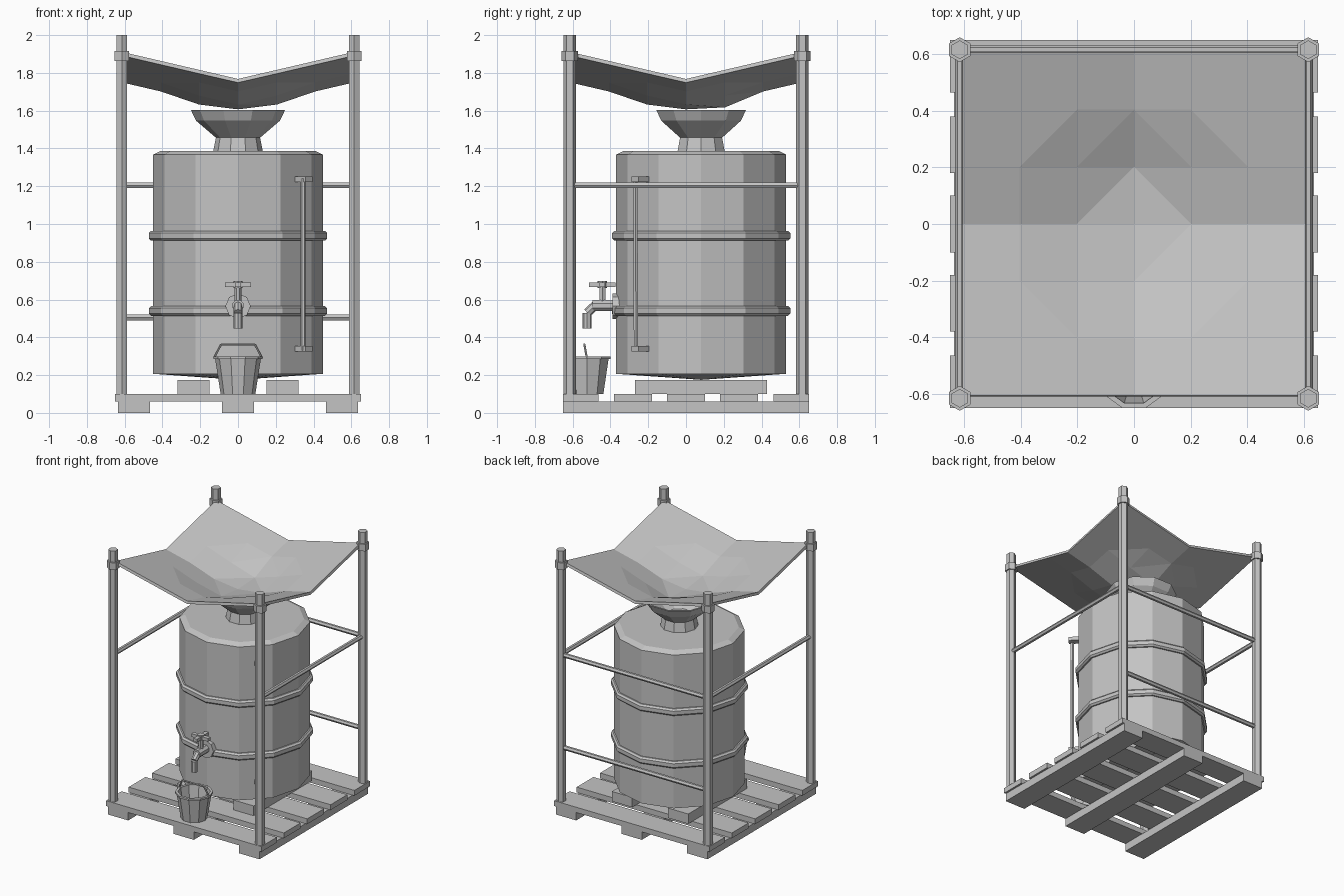
import bpy, bmesh, math
from mathutils import Vector, Matrix

if "Cube" in bpy.data.objects:
    bpy.data.objects.remove(bpy.data.objects["Cube"])

grey = bpy.data.materials.new("plain_grey")
grey.diffuse_color = (0.55, 0.55, 0.55, 1)
grey.use_nodes = True
grey.node_tree.nodes["Principled BSDF"].inputs["Base Color"].default_value = grey.diffuse_color


def finish(name, bm):
    bmesh.ops.remove_doubles(bm, verts=bm.verts, dist=0.0001)
    bmesh.ops.recalc_face_normals(bm, faces=bm.faces)
    me = bpy.data.meshes.new(name)
    bm.to_mesh(me)
    bm.free()
    me.materials.append(grey)
    ob = bpy.data.objects.new(name, me)
    bpy.context.collection.objects.link(ob)
    return ob


def add_lathe(bm, profile, n, matrix, closed=False, phase=0.0):
    """Spin (radius, height) points around local z with n flat sides."""
    rings = []
    for r, z in profile:
        ring = []
        for i in range(n):
            a = phase + 2 * math.pi * i / n
            ring.append(bm.verts.new(matrix @ Vector((r * math.cos(a), r * math.sin(a), z))))
        rings.append(ring)
    pairs = list(zip(rings, rings[1:]))
    if closed:
        pairs.append((rings[-1], rings[0]))
    for a, b in pairs:
        for i in range(n):
            j = (i + 1) % n
            bm.faces.new((a[i], a[j], b[j], b[i]))


def lathe(name, profile, n, at=(0, 0, 0), closed=False, phase=0.0):
    bm = bmesh.new()
    add_lathe(bm, profile, n, Matrix.Translation(at), closed, phase)
    return finish(name, bm)


def bars(name, points, r, n=6, phase=0.0):
    """Straight capped tubes joining consecutive points."""
    bm = bmesh.new()
    for p, q in zip(points, points[1:]):
        p, q = Vector(p), Vector(q)
        d = q - p
        m = Matrix.Translation(p) @ d.to_track_quat('Z', 'Y').to_matrix().to_4x4()
        add_lathe(bm, [(0, 0), (r, 0), (r, d.length), (0, d.length)], n, m, phase=phase)
    return finish(name, bm)


def box(name, center, size, turn=0.0):
    bm = bmesh.new()
    m = Matrix.Translation(center) @ Matrix.Rotation(turn, 4, 'Z') @ Matrix.Diagonal((*size, 1))
    bmesh.ops.create_cube(bm, size=1, matrix=m)
    return finish(name, bm)


# Pallet: three runners, five slats
for x in (-0.55, 0, 0.55):
    box("pallet_runner", (x, 0, 0.03), (0.17, 1.3, 0.06))
for y, w in ((-0.557, 0.186), (-0.28, 0.2), (0, 0.2), (0.28, 0.2), (0.557, 0.186)):
    box("pallet_slat", (0, y, 0.08), (1.3, w, 0.04))

# Bearers under the barrel
for s in (-1, 1):
    box("barrel_bearer", (s * 0.235, 0.08, 0.137), (0.17, 0.7, 0.075))

# Corner posts with collars
P = 0.615
for x in (-P, P):
    for y in (-P, P):
        lathe("corner_post", [(0, 0.1), (0.033, 0.1), (0.033, 2.0), (0, 2.0)], 6,
              (x, y, 0), phase=math.pi / 6)
        lathe("post_collar", [(0, 1.862), (0.044, 1.862), (0.044, 1.915), (0, 1.915)], 6,
              (x, y, 0), phase=math.pi / 6)

# Rails: both sides and two at the back
for s in (-1, 1):
    bars("side_rail", [(s * P, -P, 1.205), (s * P, P, 1.205)], 0.017)
for z in (0.505, 1.205):
    bars("back_rail", [(-P, P, z), (P, P, z)], 0.017)

# Barrel and hoops
C = (0, 0.08, 0)
lathe("barrel", [(0, 0.175), (0.45, 0.207), (0.45, 1.367), (0.41, 1.387), (0, 1.387)], 12, C)
for z in (0.54, 0.938):
    lathe("barrel_hoop", [(0.435, z - 0.026), (0.46, z - 0.026), (0.472, z - 0.014),
                          (0.472, z + 0.014), (0.46, z + 0.026), (0.435, z + 0.026)], 12, C, True)

# Funnel, open at the top
lathe("funnel", [(0, 1.38), (0.132, 1.38), (0.117, 1.457), (0.222, 1.547), (0.249, 1.603),
                 (0.235, 1.603), (0.21, 1.555), (0.1, 1.465), (0, 1.465)], 10, C)

# Sagging rain sheet: creases follow the diamond contours
bm = bmesh.new()
N = 6
grid = []
for i in range(N + 1):
    row = []
    for j in range(N + 1):
        u, v = (i - 3) / 3, (j - 3) / 3
        z = 1.627 + 0.141 * (abs(u) + abs(v))
        if max(abs(u), abs(v)) < 0.5 and (i, j) != (3, 3):
            z -= 0.022
        if (i, j) == (3, 4):
            z -= 0.015
        row.append(bm.verts.new((0.605 * u, 0.605 * v, z)))
    grid.append(row)
for i in range(N):
    for j in range(N):
        a, b, c, d = grid[i][j], grid[i + 1][j], grid[i + 1][j + 1], grid[i][j + 1]
        if (i < 3) == (j < 3):
            bm.faces.new((a, b, d))
            bm.faces.new((b, c, d))
        else:
            bm.faces.new((a, b, c))
            bm.faces.new((a, c, d))
sheet = finish("rain_sheet", bm)
if sheet.data.polygons[0].normal.z < 0:
    sheet.data.flip_normals()
mod = sheet.modifiers.new("thickness", 'SOLIDIFY')
mod.thickness = 0.02
mod.offset = -1

# Level gauge tube and its brackets
for z in (0.34, 1.237):
    box("gauge_bracket", (0.34, -0.235, z), (0.1, 0.052, 0.028), -math.pi / 4)
bars("gauge_tube", [(0.345, -0.265, 0.33), (0.345, -0.268, 1.24)], 0.013)

# Tap: flange, body, spout, stem, cross handle
bars("tap_flange", [(0, -0.35, 0.565), (0, -0.39, 0.565)], 0.067, 8)
bars("tap_body", [(0, -0.38, 0.568), (0, -0.495, 0.568)], 0.032, 8, math.pi / 8)
bars("tap_spout", [(0, -0.48, 0.57), (0, -0.523, 0.53), (0, -0.523, 0.447)], 0.024, 8)
bars("tap_stem", [(0, -0.443, 0.57), (0, -0.443, 0.67)], 0.018)
bars("tap_hub", [(0, -0.443, 0.66), (0, -0.443, 0.698)], 0.025, 8)
box("tap_handle_across", (0, -0.443, 0.678), (0.14, 0.03, 0.024))
box("tap_handle_along", (0, -0.443, 0.678), (0.03, 0.14, 0.024))

# Bucket: open shell, rim and wire handle
B = (0, -0.525, 0)
lathe("bucket", [(0, 0.1), (0.092, 0.1), (0.122, 0.292), (0.112, 0.292), (0.084, 0.115), (0, 0.115)], 10, B)
lathe("bucket_rim", [(0.112, 0.284), (0.131, 0.284), (0.131, 0.298), (0.112, 0.298)], 10, B, True)
bars("bucket_handle", [(-0.127, -0.525, 0.29), (-0.09, -0.538, 0.363),
                       (0.09, -0.538, 0.363), (0.127, -0.525, 0.29)], 0.006)
